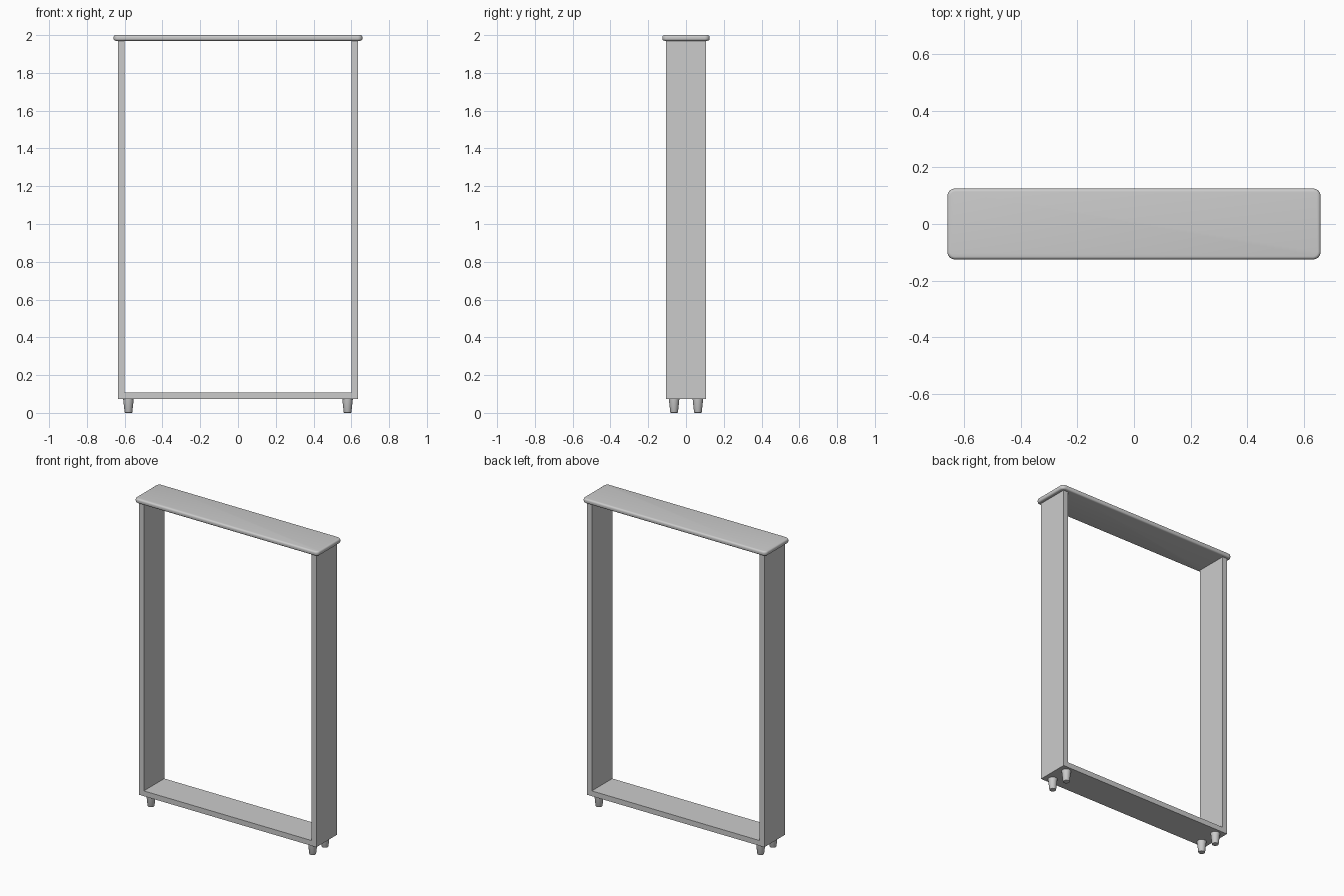
import bpy, bmesh
from mathutils import Matrix

if "Cube" in bpy.data.objects:
    bpy.data.objects.remove(bpy.data.objects["Cube"])

W, D, T = 1.272, 0.21, 0.034      # carcass width, depth, board thickness
Z0, Z1 = 0.074, 1.97              # carcass bottom and top


def finish(name, bm):
    bmesh.ops.recalc_face_normals(bm, faces=bm.faces)
    me = bpy.data.meshes.new(name)
    bm.to_mesh(me)
    bm.free()
    ob = bpy.data.objects.new(name, me)
    bpy.context.collection.objects.link(ob)
    return ob


def box(size, centre):
    bm = bmesh.new()
    bmesh.ops.create_cube(bm, size=1, matrix=Matrix.Translation(centre) @ Matrix.Diagonal((*size, 1)))
    return bm


def smooth(ob, angle=0.6):
    bpy.ops.object.select_all(action='DESELECT')
    ob.select_set(True)
    bpy.context.view_layer.objects.active = ob
    bpy.ops.object.shade_smooth_by_angle(angle=angle)


# Top board: rounded corners, then softened upper and lower rims
bm = box((1.318, 0.25, 2.0 - Z1), (0, 0, (2.0 + Z1) / 2))
upright = [e for e in bm.edges if abs(e.verts[0].co.z - e.verts[1].co.z) > 0.01]
bmesh.ops.bevel(bm, geom=upright, offset=0.026, segments=6, profile=0.5, affect='EDGES')
rims = [e for e in bm.edges if abs(e.verts[0].co.z - e.verts[1].co.z) < 1e-4]
bmesh.ops.bevel(bm, geom=rims, offset=0.011, segments=4, profile=0.5, affect='EDGES')
smooth(finish("top_board", bm))

# Bottom board between the sides
finish("bottom_board", box((W - 2 * T, D, T), (0, 0, Z0 + T / 2)))

# Side panels and tapered feet, left and right
for sx, side in ((-1, "left"), (1, "right")):
    finish(side + "_side_panel", box((T, D, Z1 - Z0), (sx * (W - T) / 2, 0, (Z0 + Z1) / 2)))
    for sy, end in ((-1, "front"), (1, "back")):
        bm = bmesh.new()
        bmesh.ops.create_cone(bm, cap_ends=True, segments=32, radius1=0.02, radius2=0.028,
                              depth=Z0, matrix=Matrix.Translation((sx * 0.58, sy * 0.063, Z0 / 2)))
        base = [e for e in bm.edges if all(v.co.z < 1e-4 for v in e.verts)]
        bmesh.ops.bevel(bm, geom=base, offset=0.003, segments=2, profile=0.5, affect='EDGES')
        smooth(finish(f"{end}_{side}_foot", bm))
